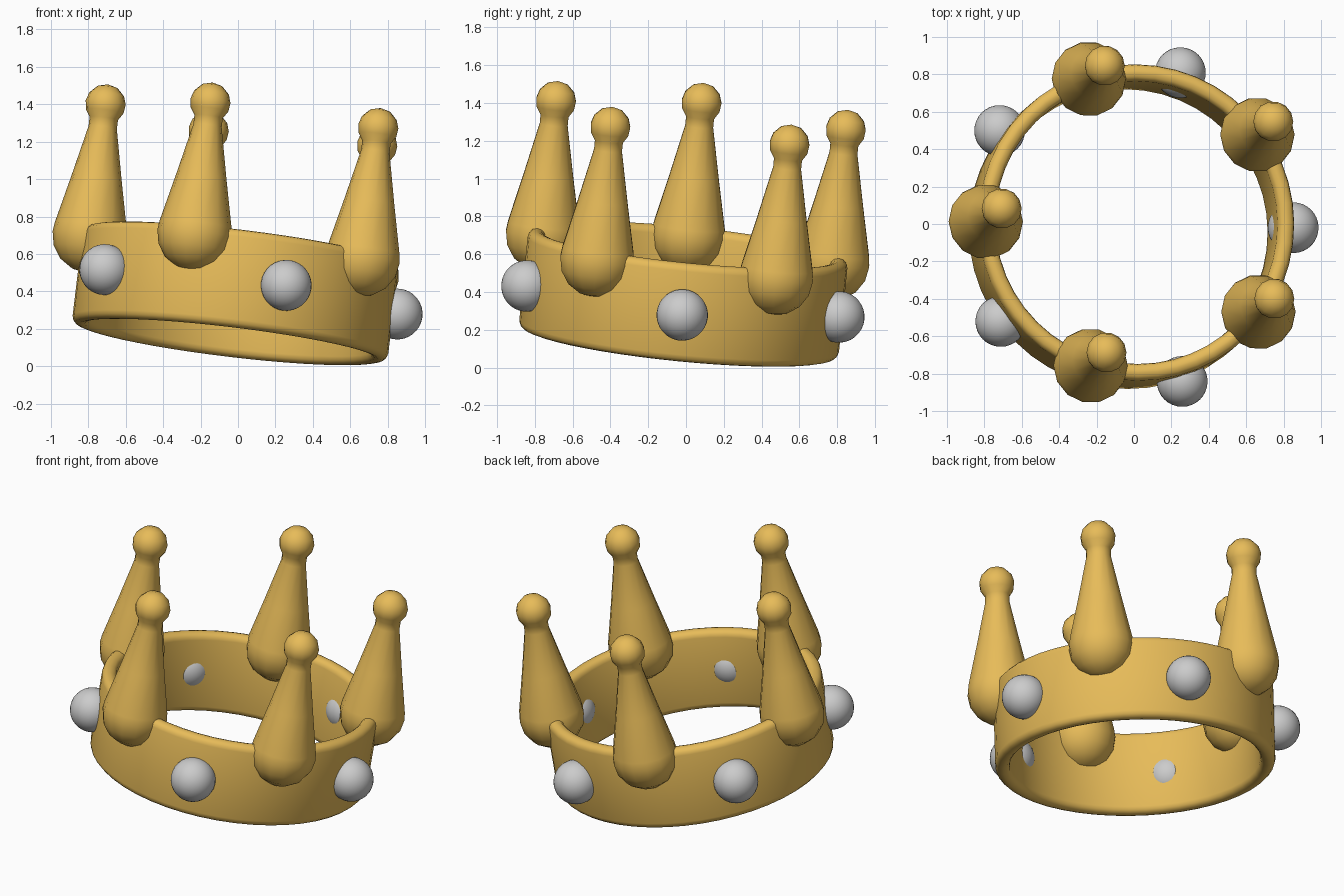
import bpy, bmesh, math
from mathutils import Matrix, Vector

if "Cube" in bpy.data.objects:
    bpy.data.objects.remove(bpy.data.objects["Cube"])

# Whole crown leans toward +x +y
LEAN = Vector((0, 0, 1)).rotation_difference(Vector((0.12, 0.10, 1))).to_matrix().to_4x4()
FRAME = Matrix.Translation((-0.045, -0.04, 0.13)) @ LEAN

gold = bpy.data.materials.new("gold")
gold.diffuse_color = (0.80, 0.50, 0.10, 1)
gold.use_nodes = True
gold.node_tree.nodes["Principled BSDF"].inputs["Base Color"].default_value = gold.diffuse_color


def finish(name, bm, matrix, mat=None):
    bmesh.ops.remove_doubles(bm, verts=bm.verts, dist=1e-5)
    bmesh.ops.recalc_face_normals(bm, faces=bm.faces)
    for f in bm.faces:
        f.smooth = True
    bm.transform(matrix)
    me = bpy.data.meshes.new(name)
    bm.to_mesh(me)
    bm.free()
    ob = bpy.data.objects.new(name, me)
    bpy.context.collection.objects.link(ob)
    if mat:
        me.materials.append(mat)
    return ob


def lathe(name, profile, steps, matrix, closed=False, mat=None):
    bm = bmesh.new()
    vs = [bm.verts.new((r, 0, z)) for r, z in profile]
    pairs = list(zip(vs, vs[1:])) + ([(vs[-1], vs[0])] if closed else [])
    es = [bm.edges.new(p) for p in pairs]
    bmesh.ops.spin(bm, geom=vs + es, cent=(0, 0, 0), axis=(0, 0, 1),
                   angle=math.tau, steps=steps, use_merge=True)
    return finish(name, bm, matrix, mat)


def around(angle, radius, height):
    a = math.radians(angle)
    return FRAME @ Matrix.Translation((radius * math.cos(a), radius * math.sin(a), height))


# Band with rounded rims
R0, R1, H, B = 0.76, 0.85, 0.525, 0.04
band = []
for cx, cz, start in ((R1 - B, H - B, 0), (R0 + B, H - B, 90),
                      (R0 + B, B, 180), (R1 - B, B, 270)):
    for i in range(4):
        t = math.radians(start + 30 * i)
        band.append((cx + B * math.cos(t), cz + B * math.sin(t)))
lathe("band", band, 48, FRAME, closed=True, mat=gold)

# Spike profile: round foot, long taper, ball tip
foot = [(0.2 * math.sin(math.radians(t)), -0.2 * math.cos(math.radians(t)))
        for t in (0, 22, 45, 68, 90, 104)]
tip = [(0.108 * math.sin(math.radians(t)), 0.71 - 0.108 * math.cos(math.radians(t)))
       for t in (45, 70, 95, 120, 150, 180)]
profile = foot + [(0.135, 0.31), (0.076, 0.585)] + tip
profile[0] = (0, -0.2)
profile[-1] = (0, 0.818)

for k in range(5):
    lathe(f"spike_{k + 1}", profile, 14, around(36 + 72 * k, 0.81, 0.478), mat=gold)
    # Round gems between the spikes
    bm = bmesh.new()
    bmesh.ops.create_uvsphere(bm, u_segments=32, v_segments=16, radius=0.136)
    finish(f"gem_{k + 1}", bm, around(72 * k, 0.872, 0.255))
